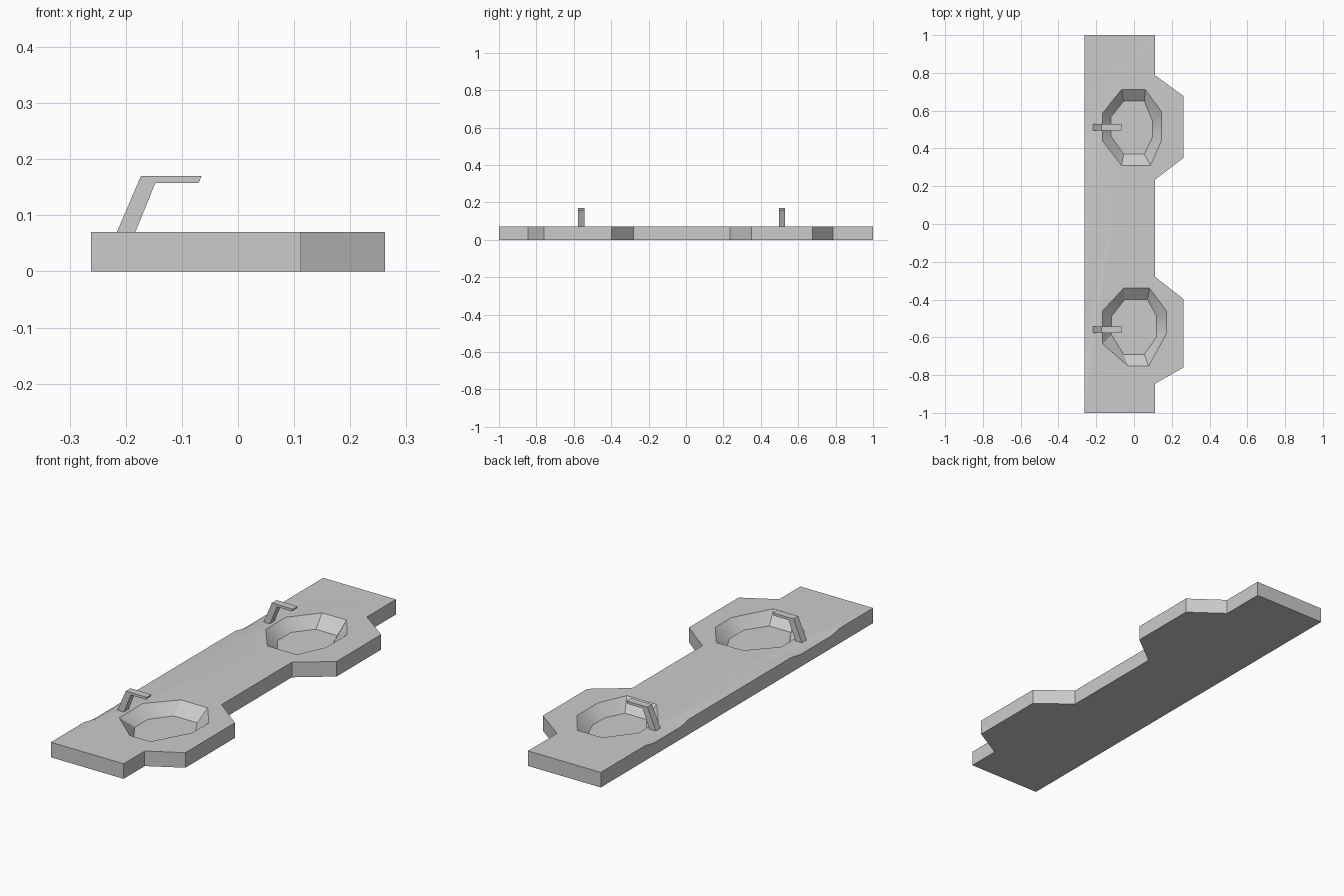
import bpy, bmesh, math

if "Cube" in bpy.data.objects:
    bpy.data.objects.remove(bpy.data.objects["Cube"])

TOP = 0.07
FLOOR = 0.02


def loft(name, loops):
    """Closed solid through matching loops of 3D points."""
    bm = bmesh.new()
    rings = [[bm.verts.new(p) for p in loop] for loop in loops]
    n = len(rings[0])
    for a, b in zip(rings, rings[1:]):
        for i in range(n):
            j = (i + 1) % n
            bm.faces.new((a[i], a[j], b[j], b[i]))
    bm.faces.new(rings[0][::-1])
    bm.faces.new(rings[-1])
    bmesh.ops.recalc_face_normals(bm, faces=bm.faces)
    me = bpy.data.meshes.new(name)
    bm.to_mesh(me)
    bm.free()
    ob = bpy.data.objects.new(name, me)
    bpy.context.collection.objects.link(ob)
    return ob


def flat(points, z):
    return [(x, y, z) for x, y in points]


def carve(target, cutter):
    mod = target.modifiers.new("carve", 'BOOLEAN')
    mod.operation = 'DIFFERENCE'
    mod.solver = 'EXACT'
    mod.object = cutter
    bpy.context.view_layer.objects.active = target
    bpy.ops.object.modifier_apply(modifier=mod.name)
    bpy.data.objects.remove(cutter)


# Countertop slab with two angled bulges along the front
outline = [(-.262, -1), (.112, -1),
           (.112, -.845), (.262, -.76), (.262, -.397), (.112, -.28),
           (.112, .235), (.262, .35), (.262, .677), (.112, .787),
           (.112, 1), (-.262, 1)]
counter = loft("countertop", [flat(outline, 0), flat(outline, TOP)])

# Eight-sided basins: rim outline and smaller floor outline
basins = [
    ([(-.066, .31), (.087, .31), (.145, .44), (.145, .595),
      (.06, .712), (-.066, .712), (-.166, .587), (-.166, .44)],
     [(-.055, .37), (.055, .37), (.098, .46), (.098, .545),
      (.055, .65), (-.055, .65), (-.122, .566), (-.122, .466)]),
    ([(-.03, -.753), (.077, -.753), (.172, -.58), (.172, -.46),
      (.082, -.34), (-.055, -.34), (-.166, -.46), (-.166, -.635)],
     [(-.055, -.69), (.055, -.69), (.119, -.598), (.119, -.487),
      (.071, -.40), (-.05, -.40), (-.119, -.49), (-.119, -.587)]),
]
for rim, floor in basins:
    carve(counter, loft("basin_cutter",
                        [flat(floor, FLOOR), flat(rim, TOP), flat(rim, TOP + .05)]))

# Shallow dips in the back edge behind each basin
for y0, y1 in ((.354, .677), (-.755, -.397)):
    a, b = y0 + .06, y1 - .063
    low = [(-.262, y0, TOP), (-.24, a, TOP), (-.24, b, TOP), (-.262, y1, TOP),
           (-.262, b, TOP - .012), (-.262, a, TOP - .012)]
    bm = bmesh.new()
    for x, y, z in low:
        bm.verts.new((x, y, z))
    for x, y in ((-.262, y0), (-.24, a), (-.24, b), (-.262, y1)):
        bm.verts.new((x, y, TOP + .03))
    for y in (a, b):
        bm.verts.new((-.30, y, TOP - .012 - .012 * .038 / .022))
    for y in (y0, y1):
        bm.verts.new((-.30, y, TOP + .03))
    bmesh.ops.convex_hull(bm, input=bm.verts)
    bmesh.ops.recalc_face_normals(bm, faces=bm.faces)
    me = bpy.data.meshes.new("dip_cutter")
    bm.to_mesh(me)
    bm.free()
    cutter = bpy.data.objects.new("dip_cutter", me)
    bpy.context.collection.objects.link(cutter)
    carve(counter, cutter)

# Faucets: slanted post with a flat spout, extruded sideways
profile = [(-.216, TOP), (-.183, TOP), (-.147, .158), (-.07, .158),
           (-.065, .17), (-.173, .17)]
for name, y in (("faucet_back", .513), ("faucet_front", -.56)):
    loft(name, [[(x, y + s * .017, z) for x, z in profile] for s in (-1, 1)])

# Soft shading only across the shallow dips
bpy.ops.object.select_all(action='DESELECT')
counter.select_set(True)
bpy.context.view_layer.objects.active = counter
bpy.ops.object.shade_smooth_by_angle(angle=math.radians(30))
